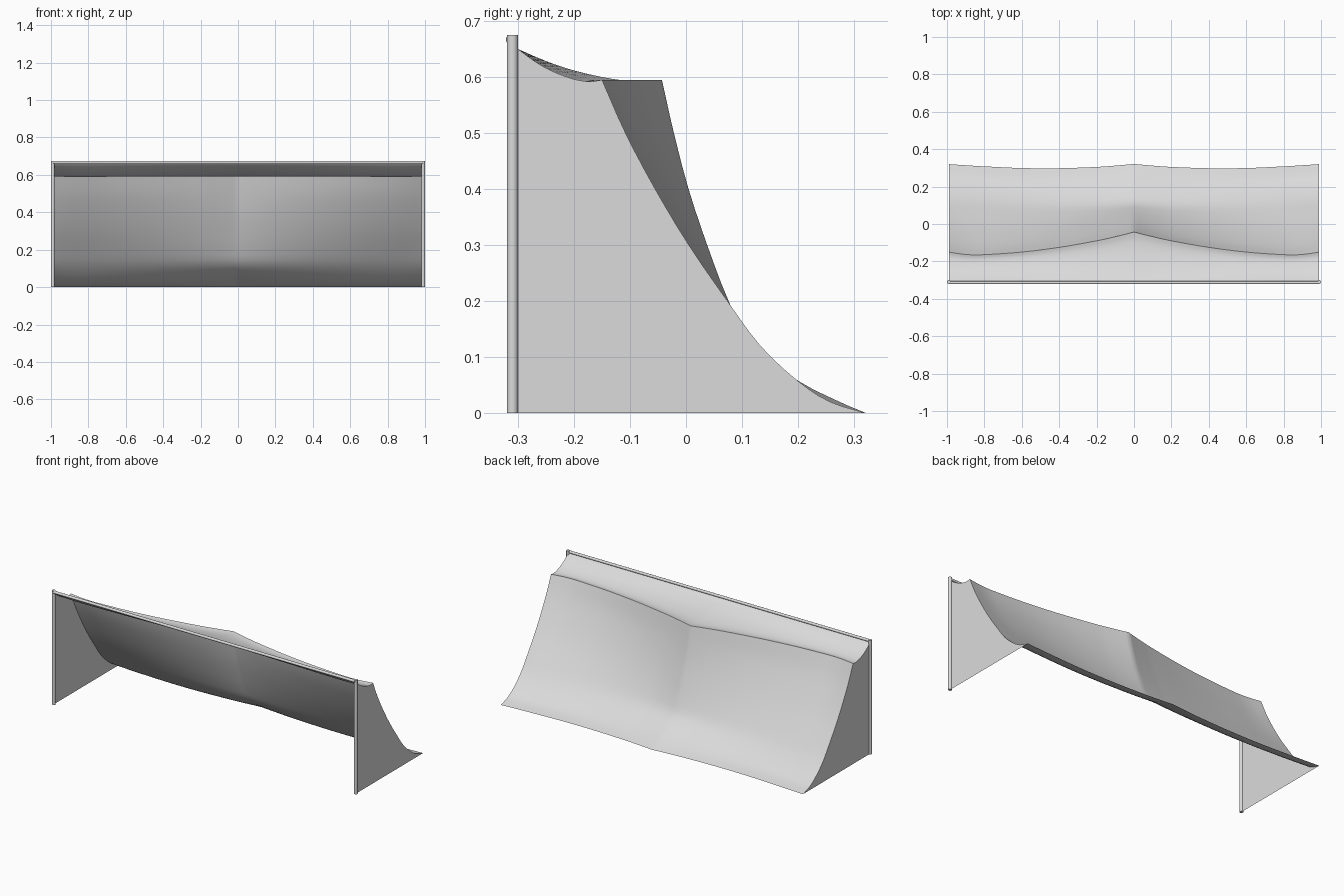
import bpy
import bmesh
import math
from mathutils import Vector

cube = bpy.data.objects.get("Cube")
if cube:
    bpy.data.objects.remove(cube, do_unlink=True)

HALF = 0.99      # distance of the side panels from the centre
FRONT = -0.31    # depth of the posts and the rail
COLOUR = (0.71, 0.71, 0.71, 1)

grey = bpy.data.materials.new("light grey")
grey.use_nodes = True
grey.diffuse_color = COLOUR
grey.node_tree.nodes["Principled BSDF"].inputs["Base Color"].default_value = COLOUR


def spline(points, steps):
    """Smooth curve through the points, as a list of vectors."""
    pts = [Vector(p) for p in points]
    pts = [2 * pts[0] - pts[1]] + pts + [2 * pts[-1] - pts[-2]]
    out = []
    for a, b, c, d in zip(pts, pts[1:], pts[2:], pts[3:]):
        for i in range(steps):
            t = i / steps
            out.append(0.5 * (2 * b + (c - a) * t + (2 * a - 5 * b + 4 * c - d) * t ** 2
                              + (3 * b - a - 3 * c + d) * t ** 3))
    out.append(pts[-2])
    return out


def finish(name, bm, smooth=True):
    """Turn a bmesh into a named, coloured object."""
    mesh = bpy.data.meshes.new(name)
    bm.to_mesh(mesh)
    bm.free()
    mesh.materials.append(grey)
    obj = bpy.data.objects.new(name, mesh)
    bpy.context.collection.objects.link(obj)
    if smooth:
        bpy.ops.object.select_all(action='DESELECT')
        obj.select_set(True)
        bpy.context.view_layer.objects.active = obj
        bpy.ops.object.shade_smooth_by_angle(angle=math.radians(35))
    return obj


def tube(name, start, end, radius):
    """Capped cylinder between two points."""
    start, end = Vector(start), Vector(end)
    bm = bmesh.new()
    bmesh.ops.create_cone(bm, cap_ends=True, segments=20, radius1=radius, radius2=radius,
                          depth=(end - start).length)
    turn = (end - start).to_track_quat('Z', 'Y').to_matrix()
    bmesh.ops.rotate(bm, verts=bm.verts, matrix=turn)
    bmesh.ops.translate(bm, verts=bm.verts, vec=(start + end) / 2)
    return finish(name, bm)


# Plan curves from the centre to one end: (distance, lip depth, foot depth)
plan = spline([(0, -0.043, 0.323), (0.1, -0.068, 0.314), (0.2, -0.09, 0.307),
               (0.4, -0.125, 0.3), (0.6, -0.15, 0.301), (0.8, -0.164, 0.31),
               (0.9, -0.163, 0.316), (HALF, -0.15, 0.322)], 5)

# Deck profile: (fraction of depth, height)
deck = spline([(0, 0.65), (0.2, 0.628), (0.4, 0.611), (0.65, 0.597),
               (0.85, 0.592), (1, 0.595)], 3)

# Riding face: (height, depth at end, depth at centre, pull of the foot curve)
face = spline([(0.595, -0.15, -0.043, 0), (0.5, -0.108, -0.022, 0.35),
               (0.4, -0.055, 0.004, 0.6), (0.3, 0.005, 0.037, 0.85),
               (0.2, 0.074, 0.075, 1.1), (0.12, 0.133, 0.117, 1.1),
               (0.057, 0.2, 0.2, 1.05), (0.02, 0.257, 0.273, 1),
               (0, 0.32, 0.32, 1)], 3)


def section(lip, foot):
    """Deck and riding face outline at one place along the ramp."""
    blend = (lip + 0.15) / 0.107
    line = [(FRONT, 0.661)] + [(-0.3 + f * (lip + 0.3), z) for f, z in deck]
    for z, end, centre, pull in face[1:]:
        line.append((end + (centre - end) * blend + (foot - 0.322) * pull, z))
    return line


# Ramp sheet
bm = bmesh.new()
columns = [(-x, lip, foot) for x, lip, foot in reversed(plan[1:])] + [tuple(p) for p in plan]
grid = [[bm.verts.new((x, y, z)) for y, z in section(lip, foot)] for x, lip, foot in columns]
for left, right in zip(grid, grid[1:]):
    for i in range(len(left) - 1):
        bm.faces.new((left[i], left[i + 1], right[i + 1], right[i]))
bmesh.ops.recalc_face_normals(bm, faces=bm.faces)
bm.faces.ensure_lookup_table()
if bm.faces[0].normal.z < 0:
    bmesh.ops.reverse_faces(bm, faces=bm.faces)
finish("ramp_surface", bm)

# Side panels and front posts
for side, label in ((1, "left"), (-1, "right")):
    bm = bmesh.new()
    outline = [(FRONT, 0)] + section(plan[-1][1], plan[-1][2])
    panel = bm.faces.new([bm.verts.new((side * HALF, y, z)) for y, z in outline])
    panel.normal_update()
    if panel.normal.x * side < 0:
        panel.normal_flip()
    finish(label + "_side_panel", bm, smooth=False)
    tube(label + "_post", (side * HALF, FRONT, 0), (side * HALF, FRONT, 0.675), 0.01)

# Top rail across the front
tube("top_rail", (-HALF, FRONT - 0.004, 0.667), (HALF, FRONT - 0.004, 0.667), 0.008)
